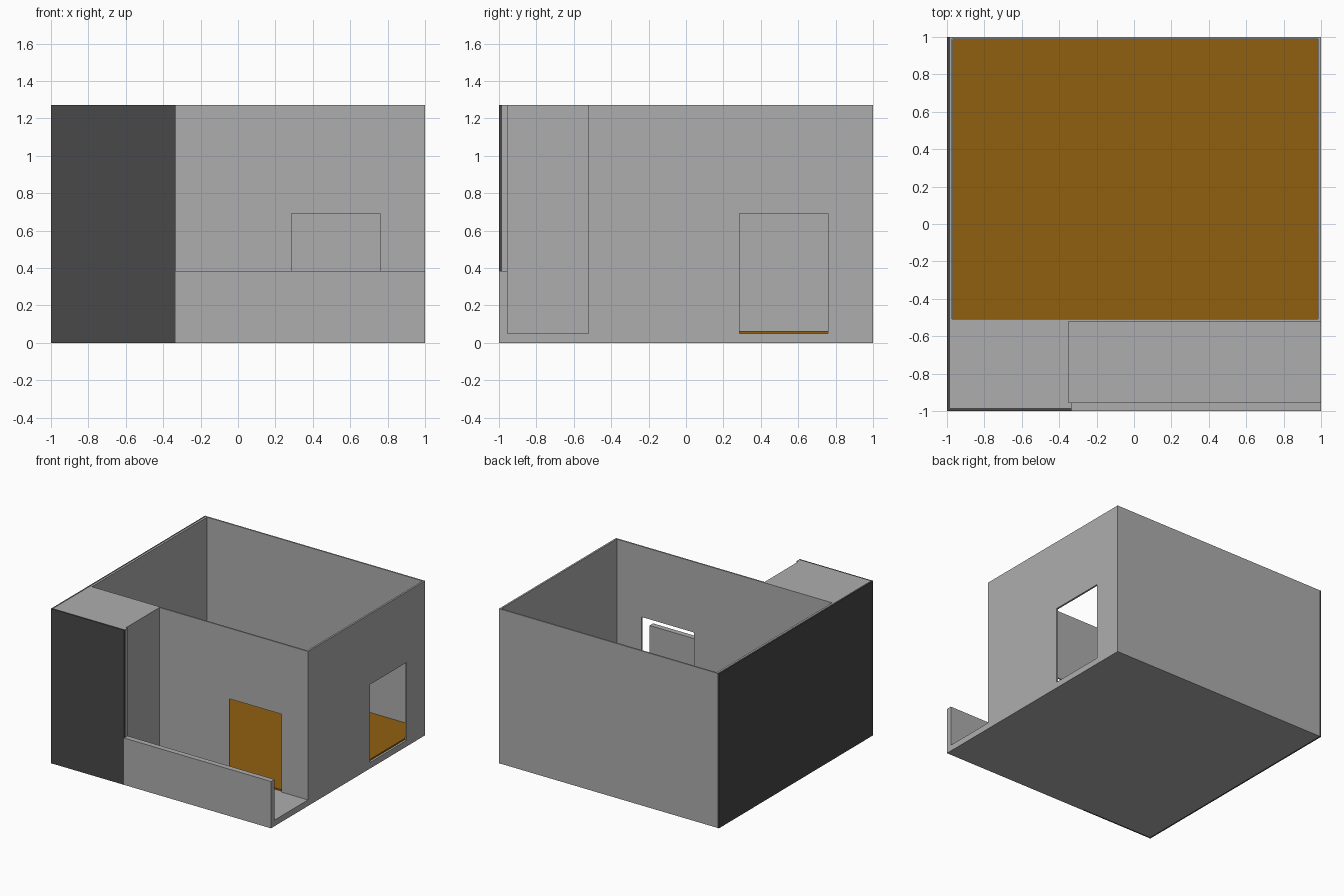
import bpy

if "Cube" in bpy.data.objects:
    bpy.data.objects.remove(bpy.data.objects["Cube"])

H = 1.27       # total height
FLOOR = 0.05   # top of base slab
UP = 1.5       # cutters run past the open top


def material(name, rgb):
    m = bpy.data.materials.new(name)
    m.diffuse_color = (*rgb, 1)
    m.use_nodes = True
    m.node_tree.nodes["Principled BSDF"].inputs["Base Color"].default_value = m.diffuse_color
    return m


concrete = material("light grey", (0.42, 0.42, 0.42))
cladding = material("charcoal", (0.065, 0.065, 0.065))
wood = material("brown wood", (0.28, 0.118, 0.005))


def box(name, x0, x1, y0, y1, z0, z1, mat=None):
    bpy.ops.mesh.primitive_cube_add(
        size=1, location=((x0 + x1) / 2, (y0 + y1) / 2, (z0 + z1) / 2))
    ob = bpy.context.object
    ob.name = name
    ob.scale = (x1 - x0, y1 - y0, z1 - z0)
    bpy.ops.object.transform_apply(location=False, rotation=False, scale=True)
    if mat:
        ob.data.materials.append(mat)
    return ob


def cut(target, *bounds):
    cutter = box("cutter", *bounds)
    cutter.hide_render = True
    mod = target.modifiers.new("cut", 'BOOLEAN')
    mod.operation = 'DIFFERENCE'
    mod.solver = 'EXACT'
    mod.object = cutter
    bpy.context.view_layer.objects.active = target
    bpy.ops.object.modifier_apply(modifier=mod.name)
    bpy.data.objects.remove(cutter, do_unlink=True)


# House shell: one solid carved into slab, walls, corner block and parapet
shell = box("house_shell", -0.985, 1, -1, 1, 0, H, concrete)
cut(shell, -0.972, 0.985, -0.508, 0.988, FLOOR, UP)      # room
cut(shell, -0.35, 1.2, -0.955, -0.52, FLOOR, UP)         # terrace, open at right
cut(shell, -0.335, 1.2, -1.2, -0.9, 0.385, UP)           # space above parapet
cut(shell, 0.285, 0.76, -0.6, -0.4, FLOOR, 0.69)         # front doorway
cut(shell, 0.9, 1.2, 0.285, 0.76, FLOOR, 0.69)           # side opening
cut(shell, -1.2, -0.335, -1.2, -0.985, -0.2, UP)         # recess for front cladding

# Dark cladding on the left side and on the front of the corner block
box("left_cladding", -1, -0.985, -0.985, 1, 0, H, cladding)
box("front_cladding", -1, -0.335, -1, -0.985, 0, H, cladding)

# Wooden floor of the room
box("wood_floor", -0.97, 0.983, -0.507, 0.987, FLOOR, 0.062, wood)
